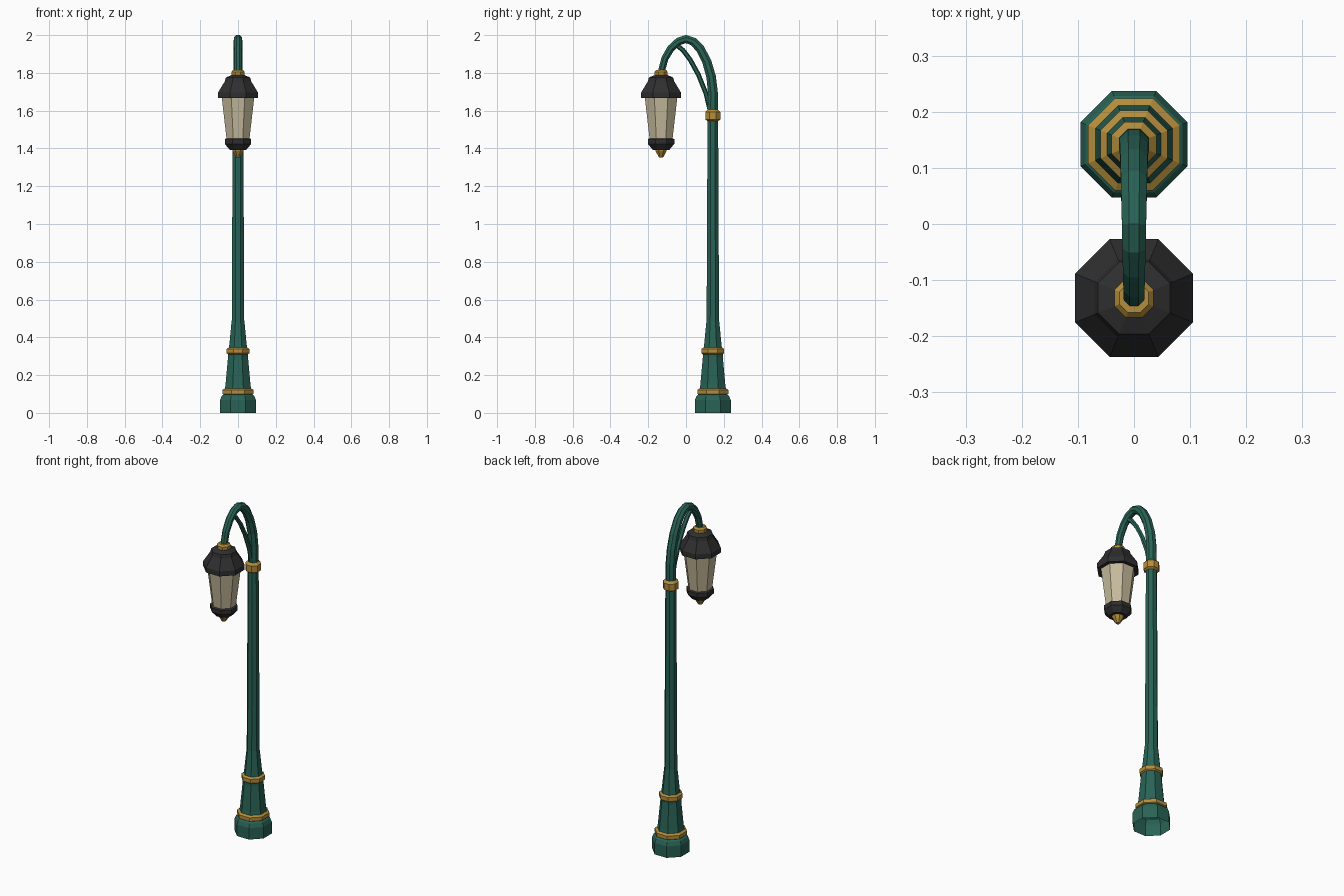
import bpy, bmesh, math
from mathutils import Vector

if "Cube" in bpy.data.objects:
    bpy.data.objects.remove(bpy.data.objects["Cube"])


def material(name, rgb):
    m = bpy.data.materials.new(name)
    m.diffuse_color = (*rgb, 1)
    m.use_nodes = True
    m.node_tree.nodes["Principled BSDF"].inputs["Base Color"].default_value = m.diffuse_color
    return m


GREEN = material("green_paint", (0.022, 0.125, 0.092))
GOLD = material("brass", (0.46, 0.27, 0.045))
BLACK = material("black_metal", (0.028, 0.028, 0.028))
GLASS = material("frosted_glass", (0.56, 0.49, 0.33))
POLE_Y, LAMP_Y = 0.142, -0.132


def loft(name, stations, mat, sides=8, cap=False):
    """Skin flat-sided rings; each station = (centre, up direction, half width)."""
    bm = bmesh.new()
    rings = []
    for c, t, half in stations:
        u = Vector((1, 0, 0))
        v = Vector(t).normalized().cross(u)
        r = half / math.cos(math.pi / sides)
        ring = []
        for i in range(sides):
            a = 2 * math.pi * (i + 0.5) / sides
            ring.append(bm.verts.new(Vector(c) + u * r * math.cos(a) + v * r * math.sin(a)))
        rings.append(ring)
    for a, b in zip(rings, rings[1:]):
        for i in range(sides):
            j = (i + 1) % sides
            bm.faces.new((a[i], a[j], b[j], b[i]))
    if cap:
        bm.faces.new(rings[0])
        bm.faces.new(rings[-1])
    bmesh.ops.recalc_face_normals(bm, faces=bm.faces)
    me = bpy.data.meshes.new(name)
    bm.to_mesh(me)
    bm.free()
    me.materials.append(mat)
    ob = bpy.data.objects.new(name, me)
    bpy.context.collection.objects.link(ob)
    return ob


def lathe(name, y, profile, mat, cap=False):
    """Octagonal turned part from (half width, height) pairs."""
    return loft(name, [((0, y, z), (0, 0, 1), r) for r, z in profile], mat, cap=cap)


def tube(name, path, r0, r1, mat, sides):
    """Tapered pipe following (y, z) points."""
    pts = [Vector((0, y, z)) for y, z in path]
    n = len(pts) - 1
    st = []
    for i, p in enumerate(pts):
        t = pts[min(i + 1, n)] - pts[max(i - 1, 0)]
        st.append((p, t, r0 + (r1 - r0) * i / n))
    return loft(name, st, mat, sides, cap=True)


# pole: hollow foot, flared pedestal, long shaft
lathe("foot", POLE_Y, [(0.095, 0), (0.095, 0.068), (0.086, 0.09), (0.076, 0.097)], GREEN)
lathe("foot_band", POLE_Y, [(0.076, 0.097), (0.082, 0.101), (0.082, 0.122), (0.069, 0.13)], GOLD)
lathe("pedestal", POLE_Y, [(0.069, 0.13), (0.066, 0.15), (0.053, 0.295), (0.053, 0.312)], GREEN)
lathe("pedestal_band", POLE_Y, [(0.053, 0.31), (0.06, 0.316), (0.06, 0.339), (0.048, 0.347)], GOLD)
lathe("shaft", POLE_Y, [(0.048, 0.347), (0.045, 0.37), (0.036, 0.465), (0.033, 0.49),
                        (0.028, 1.56), (0.027, 1.61)], GREEN)
lathe("collar", POLE_Y, [(0.028, 1.545), (0.04, 1.553), (0.04, 1.592), (0.027, 1.605)], GOLD)

# curved arm and its brace
tube("arm", [(POLE_Y, 1.59), (POLE_Y, 1.70), (0.133, 1.78), (0.110, 1.86), (0.075, 1.928),
             (0.038, 1.966), (0, 1.979), (-0.040, 1.966), (-0.080, 1.93), (-0.112, 1.876),
             (LAMP_Y, 1.80)], 0.027, 0.018, GREEN, 8)
tube("brace", [(0.125, 1.61), (0.106, 1.69), (0.066, 1.79), (0.022, 1.87),
               (-0.016, 1.92), (-0.05, 1.948)], 0.011, 0.011, GREEN, 6)

# lantern, top to bottom
lathe("lantern_socket", LAMP_Y, [(0.03, 1.78), (0.035, 1.787), (0.035, 1.806), (0.026, 1.816)], GOLD, True)
lathe("lantern_cap", LAMP_Y, [(0.03, 1.79), (0.064, 1.776), (0.07, 1.755), (0.105, 1.697),
                              (0.105, 1.668), (0.08, 1.668)], BLACK, True)
lathe("lantern_glass", LAMP_Y, [(0.086, 1.67), (0.06, 1.445)], GLASS, True)
lathe("lantern_base", LAMP_Y, [(0.058, 1.455), (0.07, 1.449), (0.07, 1.424), (0.044, 1.393),
                               (0.03, 1.393)], BLACK, True)
lathe("lantern_finial", LAMP_Y, [(0.03, 1.396), (0.029, 1.386), (0.014, 1.358), (0.01, 1.353)], GOLD, True)
